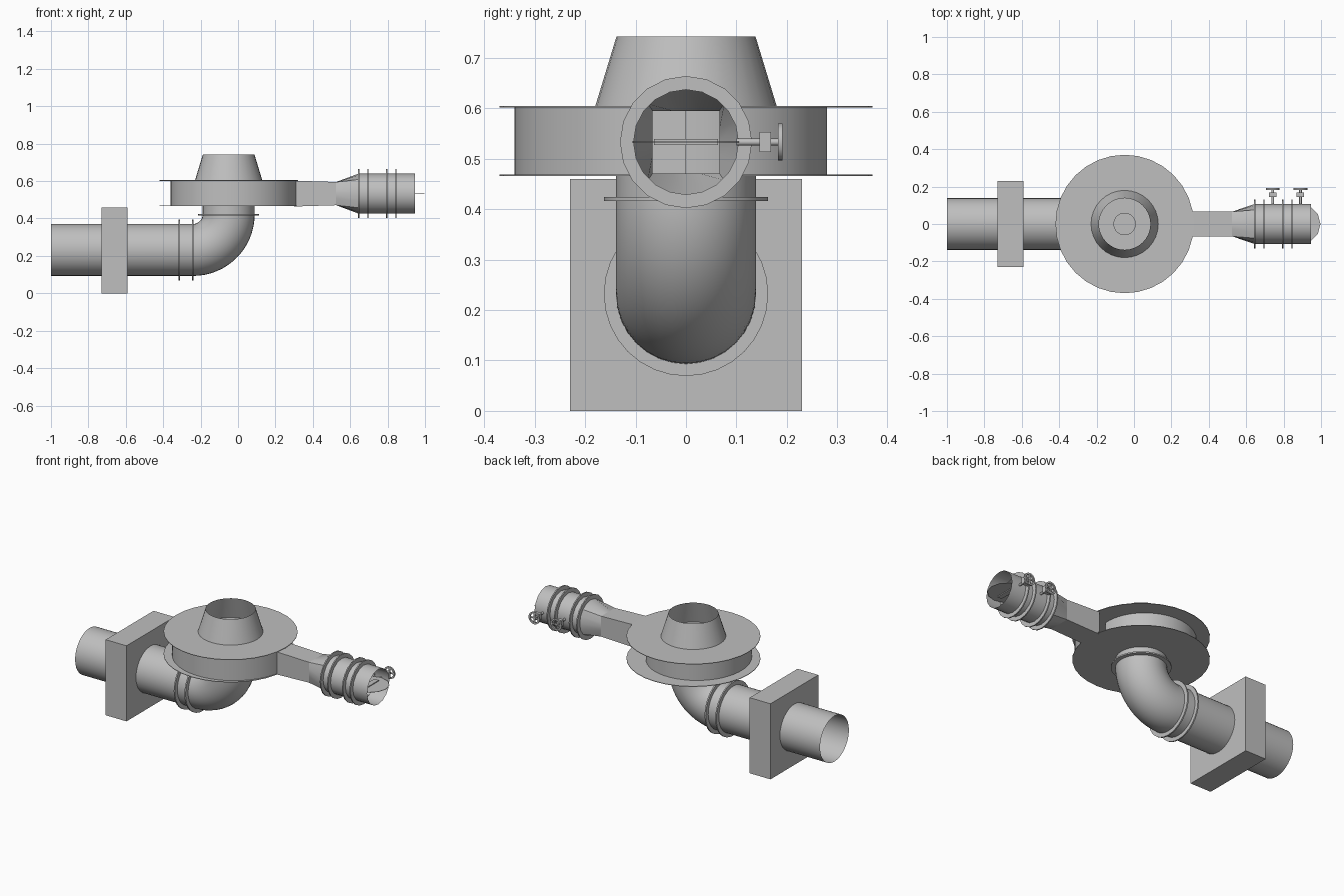
import bpy
import bmesh
from math import sin, cos, pi, radians
from mathutils import Matrix, Vector

cube = bpy.data.objects.get("Cube")
if cube:
    bpy.data.objects.remove(cube, do_unlink=True)

grey = bpy.data.materials.new("grey_metal")
grey.use_nodes = True
colour = (0.52, 0.52, 0.52, 1)
grey.diffuse_color = colour
grey.node_tree.nodes["Principled BSDF"].inputs["Base Color"].default_value = colour

AXES = {
    "x": Matrix.Rotation(pi / 2, 4, "Y"),
    "y": Matrix.Rotation(-pi / 2, 4, "X"),
    "z": Matrix.Identity(4),
}
FAN_X = -0.05        # shared axis of the fan, housing and inlet
PIPE_R = 0.139
PIPE_Z = 0.232
OUT_Z = 0.533        # height of the outlet axis
OUT_R = 0.107


def finish(name, bm, smooth=True):
    bmesh.ops.recalc_face_normals(bm, faces=bm.faces)
    mesh = bpy.data.meshes.new(name)
    bm.to_mesh(mesh)
    bm.free()
    mesh.materials.append(grey)
    obj = bpy.data.objects.new(name, mesh)
    bpy.context.collection.objects.link(obj)
    if smooth:
        bpy.ops.object.select_all(action="DESELECT")
        obj.select_set(True)
        bpy.context.view_layer.objects.active = obj
        bpy.ops.object.shade_smooth_by_angle(angle=radians(35))
    return obj


def skin(name, rows, closed=True):
    """Join rows of points into a quad surface."""
    bm = bmesh.new()
    rows = [[bm.verts.new(p) for p in row] for row in rows]
    n = len(rows[0])
    for a, b in zip(rows, rows[1:]):
        for i in range(n if closed else n - 1):
            j = (i + 1) % n
            bm.faces.new((a[i], a[j], b[j], b[i]))
    bmesh.ops.remove_doubles(bm, verts=bm.verts, dist=1e-5)
    return finish(name, bm)


def lathe(name, profile, centre, axis="z", sides=32):
    """Spin (radius, offset) points around an axis."""
    place = Matrix.Translation(centre) @ AXES[axis]
    angles = [2 * pi * i / sides for i in range(sides)]
    return skin(name, [[place @ Vector((r * cos(a), r * sin(a), h)) for a in angles]
                       for r, h in profile])


def flange(name, centre, axis, inner, outer, thick=0.008, sides=32):
    h = thick / 2
    lathe(name, [(inner, -h), (outer, -h), (outer, h), (inner, h), (inner, -h)],
          centre, axis, sides)


def box(name, centre, size):
    bm = bmesh.new()
    bmesh.ops.create_cube(bm, size=1)
    bmesh.ops.scale(bm, vec=size, verts=bm.verts)
    bmesh.ops.translate(bm, vec=centre, verts=bm.verts)
    finish(name, bm, smooth=False)


# Intake pipe, elbow and short riser as one swept tube
bend = 0.19
bend_x, bend_z = FAN_X - bend, PIPE_Z + bend
path = [(-1.0, PIPE_Z, 0)]
for i in range(17):
    t = i / 16 * pi / 2
    path.append((bend_x + bend * sin(t), bend_z - bend * cos(t), t))
path.append((FAN_X, 0.47, pi / 2))
ring = [2 * pi * i / 32 for i in range(32)]
skin("intake_pipe", [[(x - PIPE_R * sin(t) * cos(a), PIPE_R * sin(a), z + PIPE_R * cos(t) * cos(a))
                      for a in ring] for x, z, t in path])

# Pipe flanges and support block
for i, x in enumerate((-0.315, -0.243)):
    flange(f"pipe_flange_{i + 1}", (x, 0, PIPE_Z), "x", PIPE_R - 0.005, 0.163)
flange("riser_flange", (FAN_X, 0, 0.42), "z", PIPE_R - 0.005, 0.163)
box("support_block", (-0.66, 0, 0.23), (0.14, 0.46, 0.46))

# Fan housing: two thin round plates with a spiral wall between
for name, z in (("housing_bottom_plate", 0.467), ("housing_top_plate", 0.603)):
    flange(name, (FAN_X, 0, z), "z", PIPE_R, 0.37, 0.003)
spiral = []
for i in range(49):
    a = 2 * pi * i / 48
    r = 0.25 + 0.12 * i / 48
    spiral.append((FAN_X + r * cos(a), r * sin(a)))
skin("spiral_wall", [[(x, y, z) for x, y in spiral] for z in (0.466, 0.604)], closed=False)

# Conical collar on top
lathe("inlet_cone", [(0.18, 0.604), (0.138, 0.742)], (FAN_X, 0, 0))

# Impeller with hub and curved blades
lathe("impeller_disc", [(0, 0.48), (0.21, 0.48)], (FAN_X, 0, 0))
lathe("impeller_hub", [(0.06, 0.48), (0.06, 0.59), (0, 0.59)], (FAN_X, 0, 0))
for k in range(11):
    blade = []
    for i in range(7):
        r = 0.058 + 0.152 * i / 6
        a = 2 * pi * k / 11 + 0.9 * (i / 6) ** 1.3
        blade.append((FAN_X + r * cos(a), r * sin(a)))
    skin(f"impeller_blade_{k + 1}", [[(x, y, z) for x, y in blade] for z in (0.48, 0.585)],
         closed=False)

# Outlet duct, square-to-round reducer and outlet tube
angles = [2 * pi * i / 16 for i in range(16)]


def square_row(x, half_y, half_z):
    row = []
    for a in angles:
        m = max(abs(cos(a)), abs(sin(a)))
        row.append((x, half_y * cos(a) / m, OUT_Z + half_z * sin(a) / m))
    return row


def round_row(x):
    return [(x, OUT_R * cos(a), OUT_Z + OUT_R * sin(a)) for a in angles]


duct_end = square_row(0.525, 0.066, 0.062)
skin("outlet_duct", [square_row(0.3, 0.068, 0.069), duct_end])
skin("outlet_reducer", [duct_end, round_row(0.645)])
skin("outlet_tube", [round_row(0.645), round_row(0.945)])

# Outlet flanges
for i, x in enumerate((0.645, 0.695, 0.795, 0.845)):
    flange(f"outlet_flange_{i + 1}", (x, 0, OUT_Z), "x", OUT_R - 0.003, 0.131, 0.007, 20)

# Two butterfly dampers, each with a spindle and handwheel
for i, x in enumerate((0.742, 0.89)):
    n = i + 1
    lathe(f"damper_disc_{n}", [(0, -0.001), (OUT_R, -0.001), (OUT_R, 0.001), (0, 0.001)],
          (x, 0, OUT_Z), "z", 12)
    box(f"damper_stiffener_{n}", (x, 0, OUT_Z), (0.03, 0.126, 0.012))
    lathe(f"spindle_{n}", [(0.007, 0.1), (0.007, 0.19), (0, 0.19)], (x, 0, OUT_Z), "y", 12)
    box(f"spindle_block_{n}", (x, 0.157, OUT_Z), (0.04, 0.023, 0.04))
    flange(f"handwheel_rim_{n}", (x, 0.187, OUT_Z), "y", 0.027, 0.037, 0.009, 16)
    box(f"handwheel_spoke_a_{n}", (x, 0.187, OUT_Z), (0.06, 0.005, 0.008))
    box(f"handwheel_spoke_b_{n}", (x, 0.187, OUT_Z), (0.008, 0.005, 0.06))
